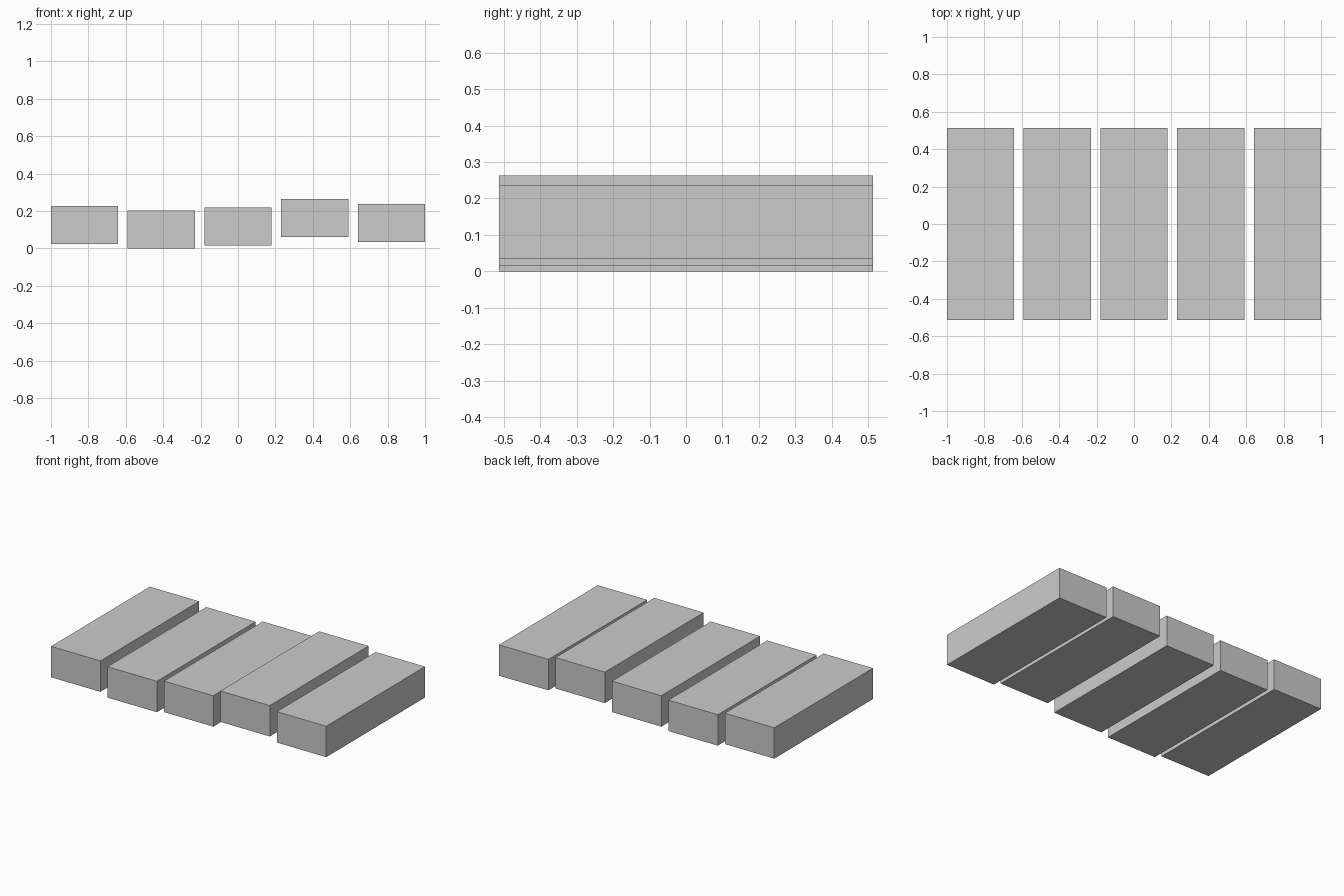
import bpy

cube = bpy.data.objects.get("Cube")
if cube:
    bpy.data.objects.remove(cube, do_unlink=True)

# Plain grey for every slab
grey = bpy.data.materials.new("light_grey")
grey.use_nodes = True
colour = (0.6, 0.6, 0.6, 1)
grey.diffuse_color = colour
grey.node_tree.nodes["Principled BSDF"].inputs["Base Color"].default_value = colour

WIDTH, DEPTH, HEIGHT = 0.359, 1.025, 0.203
PITCH = (2 - WIDTH) / 4
BOTTOMS = [0.024, 0.0, 0.015, 0.06, 0.034]   # uneven heights, right to left


def add_slab(name, x, bottom):
    bpy.ops.mesh.primitive_cube_add(size=1, location=(x, 0, bottom + HEIGHT / 2))
    slab = bpy.context.object
    slab.name = name
    slab.scale = (WIDTH, DEPTH, HEIGHT)
    bpy.ops.object.transform_apply(location=False, rotation=False, scale=True)
    slab.data.materials.append(grey)


# Row of five evenly spaced slabs
for i, bottom in enumerate(BOTTOMS):
    add_slab(f"slab_{i + 1}", (i - 2) * PITCH, bottom)
